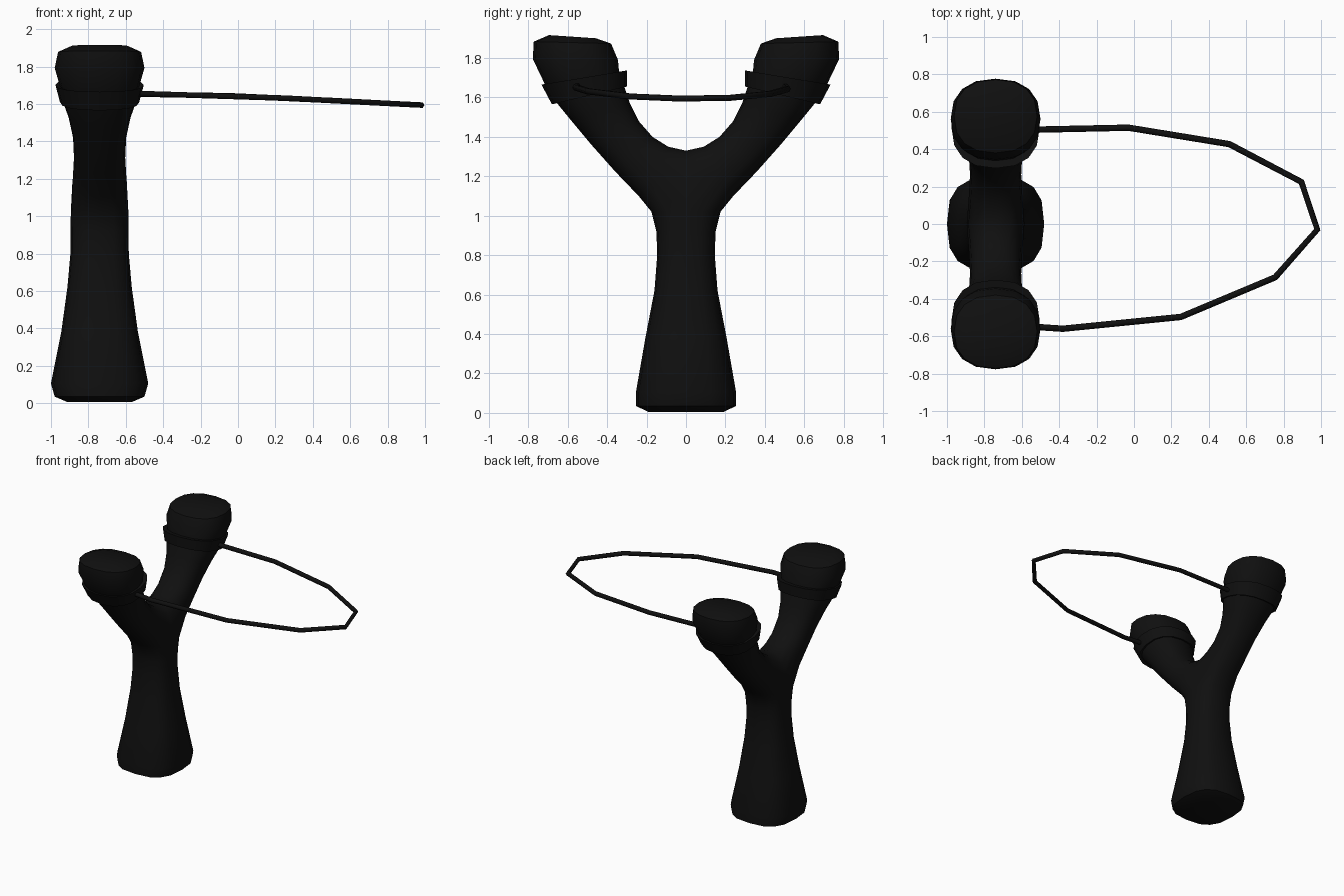
import bpy, bmesh
from math import sin, cos, pi
from mathutils import Vector

if "Cube" in bpy.data.objects:
    bpy.data.objects.remove(bpy.data.objects["Cube"])

N = 16
CX = -0.74

mat = bpy.data.materials.new("black")
mat.diffuse_color = (0.005, 0.005, 0.005, 1)
mat.use_nodes = True
mat.node_tree.nodes["Principled BSDF"].inputs["Base Color"].default_value = mat.diffuse_color


def sgnpow(v, e):
    return (abs(v) ** e) * (1 if v >= 0 else -1) if abs(v) > 1e-6 else 0.0


def angle_point(k, e):
    a = 2 * pi * k / N
    return sgnpow(cos(a), e), sgnpow(sin(a), e)


def arm_ring(bm, iy, iz, oy, oz, hx, e=0.85):
    """Closed ring whose diameter runs from the inner to the outer outline point."""
    c = Vector((CX, (iy + oy) / 2, (iz + oz) / 2))
    d = Vector((0, (oy - iy) / 2, (oz - iz) / 2))
    ring = []
    for k in range(N):
        u, v = angle_point(k, e)
        ring.append(bm.verts.new(c + Vector((u * hx, 0, 0)) + d * v))
    return ring


def bridge(bm, a, b, closed=True):
    n = len(a)
    for i in range(n if closed else n - 1):
        j = (i + 1) % n
        bm.faces.new((a[i], a[j], b[j], b[i]))


def finish(bm, name, angle):
    bmesh.ops.recalc_face_normals(bm, faces=bm.faces)
    me = bpy.data.meshes.new(name)
    bm.to_mesh(me)
    bm.free()
    me.materials.append(mat)
    ob = bpy.data.objects.new(name, me)
    bpy.context.collection.objects.link(ob)
    bpy.ops.object.select_all(action='DESELECT')
    ob.select_set(True)
    bpy.context.view_layer.objects.active = ob
    bpy.ops.object.shade_smooth_by_angle(angle=angle)
    mod = ob.modifiers.new("mirror", 'MIRROR')
    mod.use_axis = (False, True, False)
    mod.use_clip = True
    return ob


# Forked body: half handle, then one arm (mirrored across y)
bm = bmesh.new()
handle = [  # z, half width x, half width y
    (0.005, 0.17, 0.19), (0.035, 0.24, 0.254), (0.105, 0.26, 0.254),
    (0.38, 0.205, 0.206), (0.62, 0.172, 0.16), (0.80, 0.156, 0.146),
    (0.92, 0.155, 0.15), (1.02, 0.154, 0.175)]
prev = None
for z, hx, hy in handle:
    half = []
    for k in range(N // 2 + 1):
        u, v = angle_point(k, 0.72)
        half.append(bm.verts.new((CX + u * hx, v * hy, z)))
    if prev:
        bridge(bm, prev, half, closed=False)
    else:
        base = half
    prev = half
bm.faces.new(base)

# Saddle arc in the mirror plane closes the first arm ring
zt, hx, _ = handle[-1]
ring = list(prev)
for k in range(N // 2 + 1, N):
    u, v = angle_point(k, 0.7)
    ring.append(bm.verts.new((CX + u * hx, 0, zt - v * (1.33 - zt))))

arm = [  # inner y, z, outer y, z, half width x
    (0.09, 1.35, 0.24, 1.10, 0.142), (0.17, 1.40, 0.36, 1.225, 0.137),
    (0.24, 1.48, 0.48, 1.36, 0.142), (0.285, 1.57, 0.58, 1.48, 0.165),
    (0.315, 1.66, 0.67, 1.59, 0.20), (0.34, 1.735, 0.71, 1.655, 0.212),
    (0.345, 1.79, 0.777, 1.795, 0.24), (0.38, 1.873, 0.772, 1.883, 0.222),
    (0.457, 1.90, 0.695, 1.916, 0.155)]
for p in arm:
    nxt = arm_ring(bm, *p)
    bridge(bm, ring, nxt)
    ring = nxt
bm.faces.new(ring)
finish(bm, "forked_body", 0.75)

# Raised bands below the two fork tips
bm = bmesh.new()
loops = [(0.30, 1.655, 0.68, 1.565, 0.212), (0.298, 1.737, 0.733, 1.665, 0.236),
         (0.35, 1.727, 0.69, 1.66, 0.195), (0.33, 1.655, 0.65, 1.58, 0.18)]
rings = [arm_ring(bm, *p) for p in loops]
for i in range(4):
    bridge(bm, rings[i], rings[(i + 1) % 4])
finish(bm, "fork_bands", 0.6)

# Elastic cord
path = [(-0.68, 0.50, 1.66), (-0.50, 0.505, 1.652), (-0.03, 0.515, 1.643),
        (0.51, 0.427, 1.618), (0.895, 0.225, 1.598), (0.98, -0.03, 1.594),
        (0.755, -0.285, 1.605), (0.25, -0.497, 1.631), (-0.38, -0.56, 1.651),
        (-0.68, -0.54, 1.66)]
cu = bpy.data.curves.new("elastic_cord", 'CURVE')
cu.dimensions = '3D'
cu.bevel_depth = 0.017
cu.bevel_resolution = 1
cu.use_fill_caps = True
sp = cu.splines.new('POLY')
sp.points.add(len(path) - 1)
for p, co in zip(sp.points, path):
    p.co = (*co, 1)
cu.materials.append(mat)
bpy.context.collection.objects.link(bpy.data.objects.new("elastic_cord", cu))
